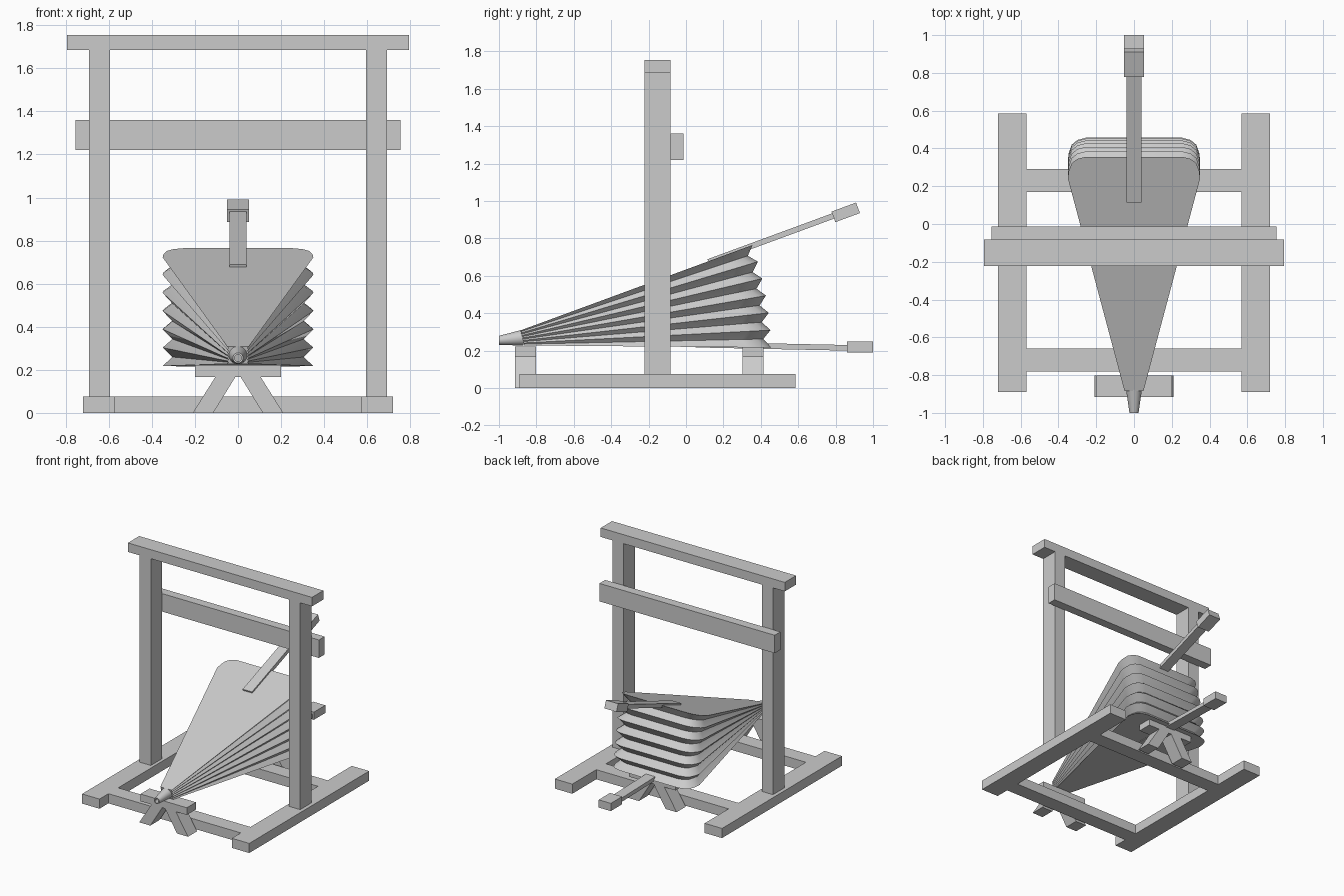
import bpy, bmesh, math
from mathutils import Matrix, Vector

cube = bpy.data.objects.get("Cube")
if cube:
    bpy.data.objects.remove(cube, do_unlink=True)

GREY = (0.6, 0.6, 0.6, 1)
grey = bpy.data.materials.new("plain grey")
grey.use_nodes = True
grey.diffuse_color = GREY
grey.node_tree.nodes["Principled BSDF"].inputs["Base Color"].default_value = GREY


def finish(name, bm, smooth=False):
    bmesh.ops.recalc_face_normals(bm, faces=bm.faces)
    mesh = bpy.data.meshes.new(name)
    bm.to_mesh(mesh)
    bm.free()
    mesh.materials.append(grey)
    obj = bpy.data.objects.new(name, mesh)
    bpy.context.collection.objects.link(obj)
    if smooth:
        bpy.ops.object.select_all(action='DESELECT')
        obj.select_set(True)
        bpy.context.view_layer.objects.active = obj
        bpy.ops.object.shade_smooth_by_angle(angle=math.radians(30))
    return obj


def loft(name, rings, caps=True, closed=False, smooth=False):
    """Skin a list of equal-length point rings."""
    bm = bmesh.new()
    loops = [[bm.verts.new(p) for p in ring] for ring in rings]
    n = len(loops[0])
    pairs = list(zip(loops, loops[1:]))
    if closed:
        pairs.append((loops[-1], loops[0]))
    for a, b in pairs:
        for i in range(n):
            j = (i + 1) % n
            bm.faces.new((a[i], a[j], b[j], b[i]))
    if caps:
        bm.faces.new(loops[0])
        bm.faces.new(loops[-1])
    return finish(name, bm, smooth)


def box(name, x, y, z, matrix=Matrix()):
    bm = bmesh.new()
    bmesh.ops.create_cube(bm, size=1)
    size = Matrix.Diagonal((x[1] - x[0], y[1] - y[0], z[1] - z[0], 1))
    mid = Matrix.Translation((sum(x) / 2, sum(y) / 2, sum(z) / 2))
    bmesh.ops.transform(bm, matrix=matrix @ mid @ size, verts=bm.verts)
    return finish(name, bm)


# Base frame and uprights
for side, label in ((1, "left"), (-1, "right")):
    box(label + "_base_rail", (side * .645 - .075, side * .645 + .075), (-.89, .585), (0, .075))
    box(label + "_post", (side * .643 - .048, side * .643 + .048), (-.222, -.083), (.075, 1.685))
box("front_base_beam", (-.57, .57), (-.78, -.66), (0, .075))
box("rear_base_beam", (-.57, .57), (.17, .29), (0, .075))
box("top_beam", (-.793, .793), (-.222, -.083), (1.685, 1.755))
box("cross_board", (-.755, .755), (-.083, -.013), (1.22, 1.36))

# Trestles: a plate on two splayed legs
for label, y0 in (("front", -.915), ("rear", .303)):
    y1 = y0 + .112
    box(label + "_trestle_plate", (-.2, .2), (y0, y1), (.167, .223))
    for side, tag in ((1, "left"), (-1, "right")):
        profile = ((.115, 0), (.21, 0), (.105, .167), (.012, .167))
        loft(label + "_trestle_" + tag + "_leg",
             [[(side * x, y, z) for x, z in profile] for y in (y0, y1)])

# Bellows: board outlines fanned out around the nose, valleys pulled inward
half = [(.05, 0), (.35, 1.2), (.346, 1.24), (.33, 1.285), (.3, 1.31), (.255, 1.322)]
outline = half + [(-x, s) for x, s in reversed(half)]


def hinge(t):
    place = Matrix.Translation((0, -.865 - .02 * t, .228 + .08 * t))
    return place @ Matrix.Rotation(math.radians(-.5 + 20.7 * t), 4, 'X')


FOLDS = 6
rings = []
for k in range(2 * FOLDS + 1):
    inx, ins = (.87, .968) if k % 2 else (1, 1)
    rings.append([hinge(k / (2 * FOLDS)) @ Vector((x * inx, s * ins, 0)) for x, s in outline])
loft("bellows", rings, smooth=True)

# Handles with block grips
box("upper_handle", (-.04, .04), (1.07, 1.8), (-.018, .012), hinge(1))
box("upper_grip", (-.052, .052), (1.78, 1.92), (-.038, .022), hinge(1))
tilt = Matrix.Translation((0, .05, .233)) @ Matrix.Rotation(math.radians(-1.2), 4, 'X')
box("lower_handle", (-.04, .04), (0, .83), (-.016, .014), tilt)
box("lower_grip", (-.052, .052), (.86, 1.0), (.19, .25))

# Hollow tapered nozzle
def circle(y, z, r, n=24):
    return [(r * math.cos(2 * math.pi * i / n), y, z + r * math.sin(2 * math.pi * i / n))
            for i in range(n)]


loft("nozzle", [circle(-.87, .27, .043), circle(-1, .255, .024),
                circle(-1, .255, .016), circle(-.87, .27, .03)],
     caps=False, closed=True, smooth=True)
